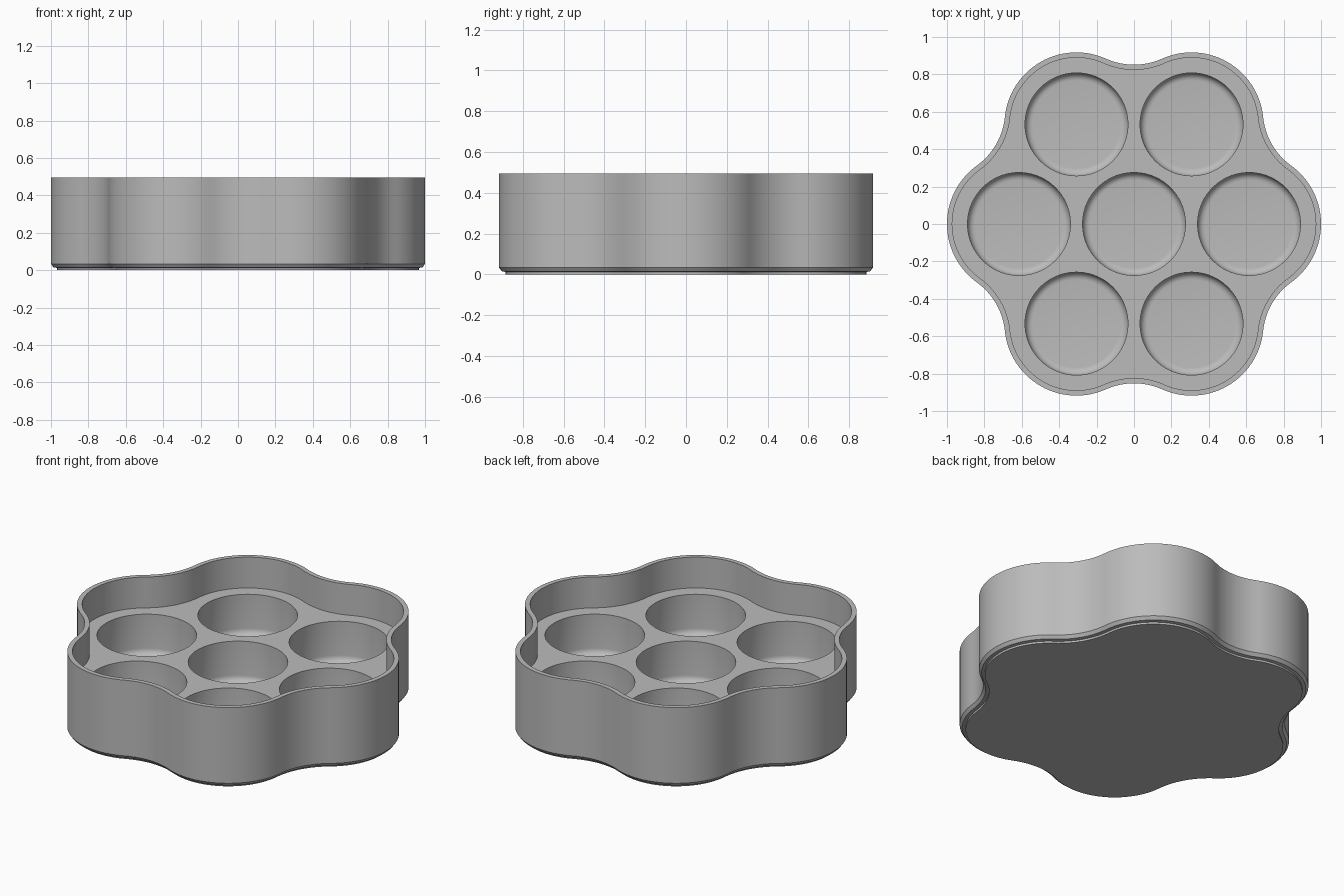
import bpy, bmesh, math
from math import sin, cos, pi, radians

if "Cube" in bpy.data.objects:
    bpy.data.objects.remove(bpy.data.objects["Cube"], do_unlink=True)

SPACING = 0.615     # distance from the centre to each lobe
LOBE = 0.385        # lobe radius
VALLEY = 0.365      # radius of the hollow between lobes
CUP = 0.275         # cup radius
RIM, DECK, FLOOR = 0.495, 0.307, 0.06
FILLET = 0.04

# Single flat colour
grey = bpy.data.materials.new("plain grey")
grey.use_nodes = True
colour = (0.5, 0.5, 0.5, 1)
grey.diffuse_color = colour
grey.node_tree.nodes["Principled BSDF"].inputs["Base Color"].default_value = colour


def arc(cx, cy, r, start, end, steps):
    return [(cx + r * cos(start + (end - start) * i / steps),
             cy + r * sin(start + (end - start) * i / steps)) for i in range(steps)]


def outline(inset):
    """Six-lobed flower outline, moved inwards by inset."""
    half = SPACING / 2
    dist = SPACING * cos(pi / 6) + math.sqrt((LOBE + VALLEY) ** 2 - half ** 2)
    vx, vy = dist * cos(pi / 6), dist * sin(pi / 6)
    a = math.atan2(vy, vx - SPACING)
    lobe = arc(SPACING, 0, LOBE - inset, -a, a, 28)
    hollow = arc(vx, vy, VALLEY + inset, a + pi, radians(240) - a, 12)
    points = []
    for k in range(6):
        c, s = cos(k * pi / 3), sin(k * pi / 3)
        points += [(x * c - y * s, x * s + y * c) for x, y in lobe + hollow]
    return points


def ring(bm, points, z):
    return [bm.verts.new((x, y, z)) for x, y in points]


def stack(bm, rings):
    """Join successive rings with quads."""
    for low, high in zip(rings, rings[1:]):
        n = len(low)
        for i in range(n):
            j = (i + 1) % n
            bm.faces.new((low[i], low[j], high[j], high[i]))


bm = bmesh.new()

# Base lip, chamfer, outer wall, rim and inner wall
shell = [(0.033, 0), (0.033, 0.012), (0.014, 0.015), (0, 0.034),
         (0, RIM), (0.028, RIM), (0.028, DECK)]
rings = [ring(bm, outline(inset), z) for inset, z in shell]
stack(bm, rings)
bm.faces.new(list(reversed(rings[0])))
deck_loops = [rings[-1]]

# Seven round cups with a rounded bottom edge
cup_profile = [(CUP, DECK)]
for i in range(7):
    t = i / 6 * pi / 2
    cup_profile.append((CUP - FILLET * (1 - cos(t)), FLOOR + FILLET * (1 - sin(t))))
centres = [(0, 0)] + [(SPACING * cos(k * pi / 3), SPACING * sin(k * pi / 3)) for k in range(6)]
for cx, cy in centres:
    cup = [ring(bm, arc(cx, cy, r, 0, 2 * pi, 72), z) for r, z in cup_profile]
    stack(bm, cup)
    bm.faces.new(cup[-1])
    deck_loops.append(cup[0])

# Flat deck around the cups
edges = [bm.edges.get((loop[i - 1], loop[i])) for loop in deck_loops for i in range(len(loop))]
bmesh.ops.triangle_fill(bm, edges=edges, use_beauty=True, normal=(0, 0, 1))
bmesh.ops.recalc_face_normals(bm, faces=bm.faces)

mesh = bpy.data.meshes.new("cup_tray")
bm.to_mesh(mesh)
bm.free()
mesh.materials.append(grey)
tray = bpy.data.objects.new("cup_tray", mesh)
bpy.context.collection.objects.link(tray)

# Smooth curves, sharp edges
bpy.ops.object.select_all(action="DESELECT")
tray.select_set(True)
bpy.context.view_layer.objects.active = tray
bpy.ops.object.shade_smooth_by_angle(angle=radians(30))
